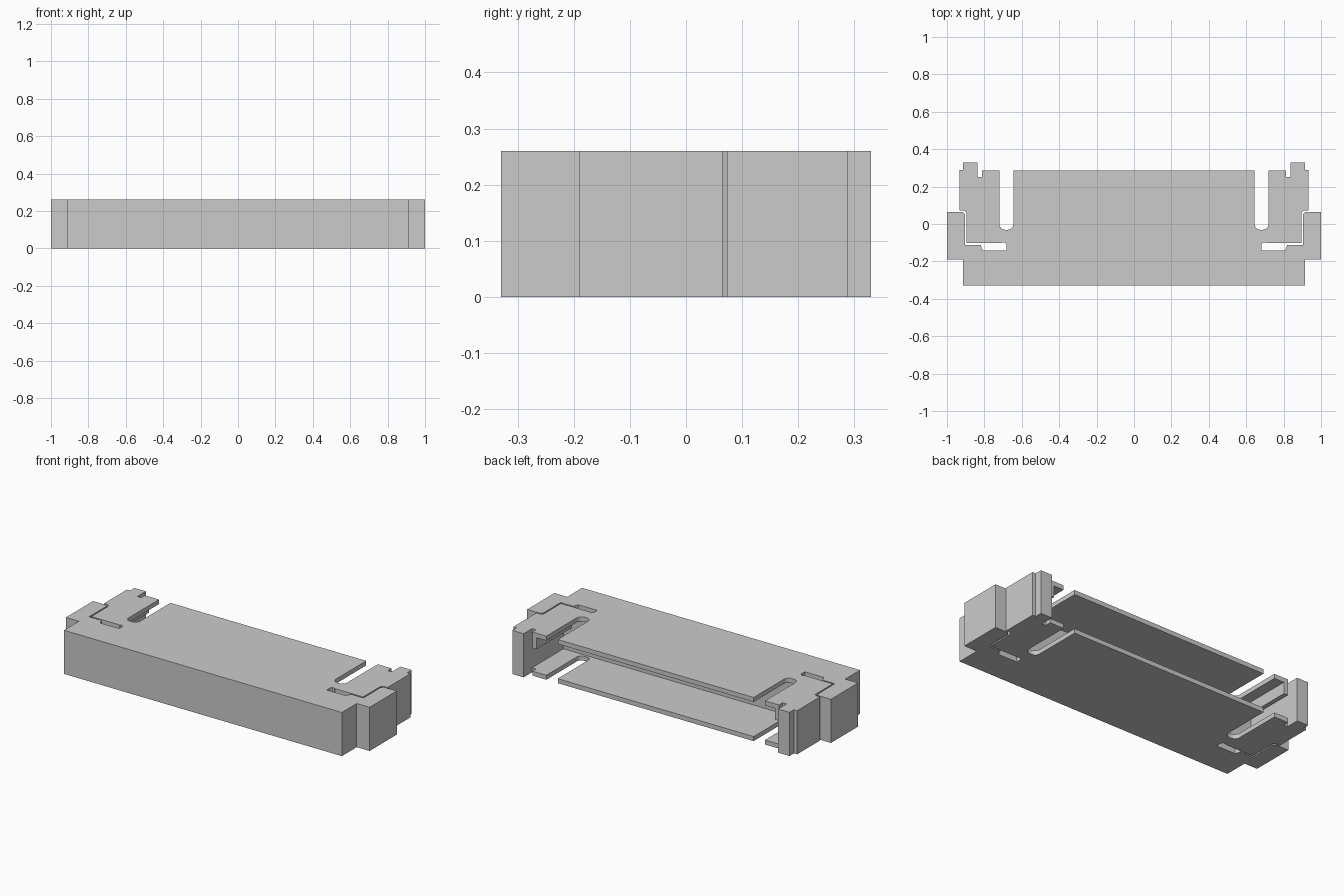
import bpy, bmesh, math

if "Cube" in bpy.data.objects:
    bpy.data.objects.remove(bpy.data.objects["Cube"])

H = 0.26      # total height
T = 0.027     # top and bottom plate thickness


def prism(name, pts, z0, z1):
    """Extrude a plan outline from z0 to z1."""
    bm = bmesh.new()
    face = bm.faces.new([bm.verts.new((x, y, z0)) for x, y in pts])
    ext = bmesh.ops.extrude_face_region(bm, geom=[face])
    verts = [g for g in ext["geom"] if isinstance(g, bmesh.types.BMVert)]
    bmesh.ops.translate(bm, verts=verts, vec=(0, 0, z1 - z0))
    bmesh.ops.recalc_face_normals(bm, faces=bm.faces)
    mesh = bpy.data.meshes.new(name)
    bm.to_mesh(mesh)
    bm.free()
    obj = bpy.data.objects.new(name, mesh)
    bpy.context.collection.objects.link(obj)
    return obj


def rect(x0, x1, y0, y1):
    return [(x0, y0), (x1, y0), (x1, y1), (x0, y1)]


def arc(cx, cy, r, a0, a1, n):
    return [(cx + r * math.cos(math.radians(a0 + (a1 - a0) * i / n)),
             cy + r * math.sin(math.radians(a0 + (a1 - a0) * i / n)))
            for i in range(n + 1)]


# Right half of the plan: front block and outer ear
half = [(0.915, -0.33), (0.915, -0.19), (1.0, -0.19), (1.0, 0.065), (0.917, 0.065)]
# Thin gap between ear and clip, ending in the small slot
half += [(0.903, 0.052), (0.903, -0.111), (0.82, -0.111), (0.808, -0.142),
         (0.683, -0.142), (0.683, -0.11), (0.69, -0.098), (0.705, -0.098),
         (0.71, -0.102), (0.895, -0.102), (0.895, 0.06), (0.908, 0.073)]
# Clip with stepped post and notch
half += [(0.934, 0.073), (0.934, 0.288), (0.913, 0.288), (0.913, 0.33),
         (0.838, 0.33), (0.838, 0.25), (0.812, 0.25), (0.812, 0.285), (0.72, 0.285)]
# Rounded slot beside the main plate
half += arc(0.689, 0.0, 0.031, 0, -90, 6) + arc(0.676, 0.0, 0.031, -90, -180, 6)
half += [(0.645, 0.285)]

housing = prism("connector_housing", half + [(-x, y) for x, y in reversed(half)], 0, H)

# Cavity open to the back between the two plates
cutter = prism("cavity_cutter", rect(-0.838, 0.838, -0.045, 0.4), T, H - T)
cutter.hide_render = True
cutter.hide_set(True)
cut = housing.modifiers.new("cavity", "BOOLEAN")
cut.operation = "DIFFERENCE"
cut.solver = "EXACT"
cut.object = cutter

# Hanging lips under the clip tops
for side, s in (("left", -1), ("right", 1)):
    prism(f"clip_lip_{side}",
          [(s * x, y) for x, y in rect(0.785, 0.812, -0.045, 0.285)],
          0.165, H - T)
